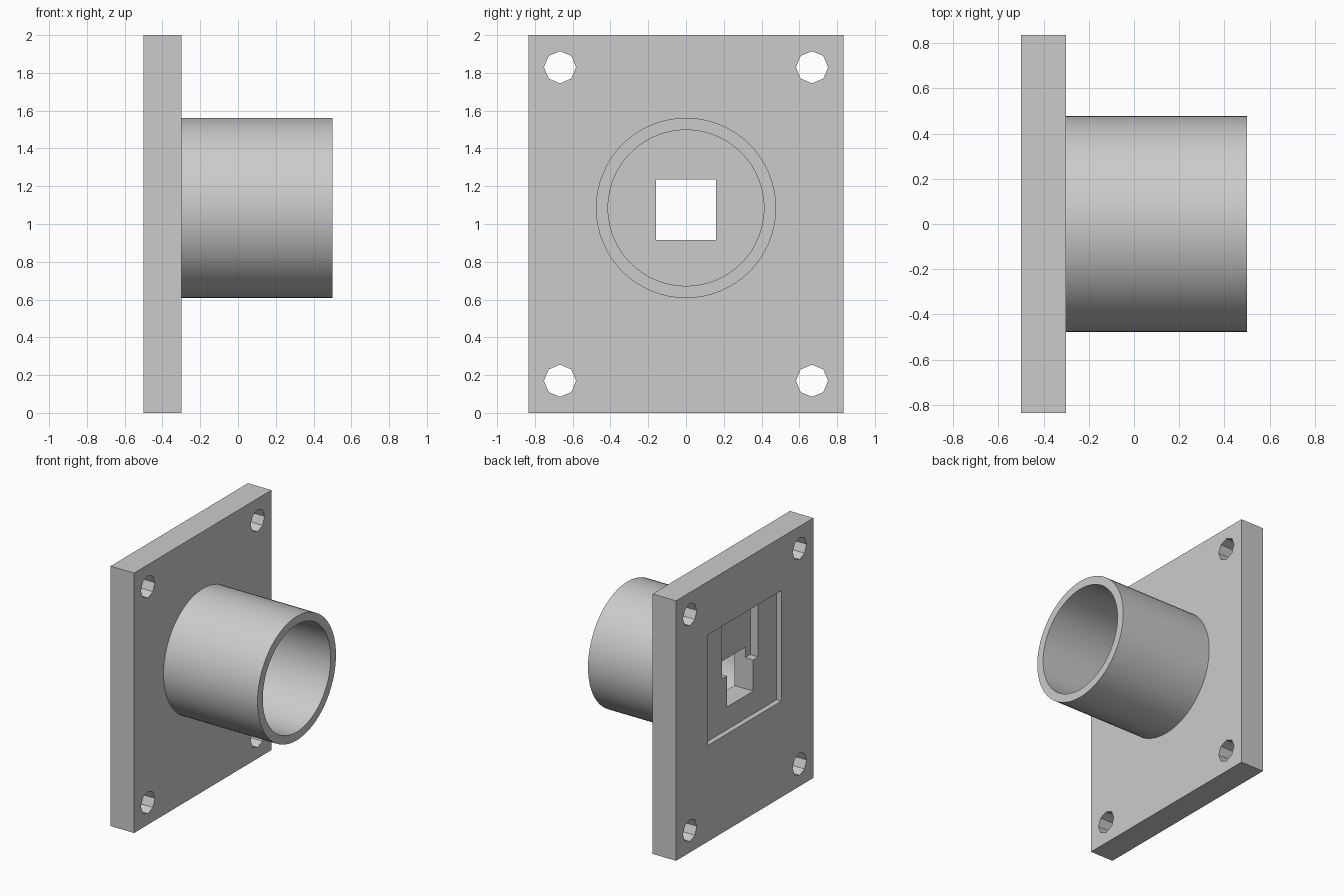
import bpy
import bmesh
import math
from mathutils import Matrix, Vector

default = bpy.data.objects.get("Cube")
if default:
    bpy.data.objects.remove(default, do_unlink=True)

grey = bpy.data.materials.new("plain grey")
grey.use_nodes = True
grey.diffuse_color = (0.6, 0.6, 0.6, 1)
grey.node_tree.nodes["Principled BSDF"].inputs["Base Color"].default_value = (0.6, 0.6, 0.6, 1)

BACK, FACE, END = -0.5, -0.3, 0.5   # plate back, plate front, tube mouth
TUBE_Z = 1.085


def add_object(name, bm):
    bmesh.ops.recalc_face_normals(bm, faces=bm.faces[:])
    mesh = bpy.data.meshes.new(name)
    bm.to_mesh(mesh)
    bm.free()
    mesh.materials.append(grey)
    obj = bpy.data.objects.new(name, mesh)
    bpy.context.collection.objects.link(obj)
    return obj


def box(name, low, high):
    low, high = Vector(low), Vector(high)
    bm = bmesh.new()
    place = Matrix.Translation((low + high) / 2) @ Matrix.Diagonal((high - low).to_4d())
    bmesh.ops.create_cube(bm, size=1, matrix=place)
    return add_object(name, bm)


def bolt_hole(y, z):
    bm = bmesh.new()
    place = Matrix.Translation((-0.4, y, z)) @ Matrix.Rotation(math.pi / 2, 4, 'Y')
    bmesh.ops.create_cone(bm, cap_ends=True, segments=8, radius1=0.085,
                          radius2=0.085, depth=0.4, matrix=place)
    return add_object("bolt_hole_cutter", bm)


def select_only(obj):
    bpy.ops.object.select_all(action='DESELECT')
    obj.select_set(True)
    bpy.context.view_layer.objects.active = obj


def cut(target, cutter):
    mod = target.modifiers.new("cut", 'BOOLEAN')
    mod.operation = 'DIFFERENCE'
    mod.solver = 'EXACT'
    mod.object = cutter
    select_only(target)
    bpy.ops.object.modifier_apply(modifier=mod.name)
    bpy.data.objects.remove(cutter, do_unlink=True)


# Mounting plate with four octagonal bolt holes
plate = box("mounting_plate", (BACK, -0.835, 0), (FACE, 0.835, 2))
for y in (-0.667, 0.667):
    for z in (0.17, 1.83):
        cut(plate, bolt_hole(y, z))

# Rear recess, deeper slot above the opening, and square through opening
cut(plate, box("recess_cutter", (-0.6, -0.445, 0.74), (-0.46, 0.445, 1.59)))
cut(plate, box("slot_cutter", (-0.6, -0.22, 1.155), (-0.393, 0.22, 1.59)))
cut(plate, box("opening_cutter", (-0.6, -0.16, 0.915), (-0.2, 0.16, 1.235)))

# Round tube lathed about the x axis
bm = bmesh.new()
profile = [(FACE, 0.477), (END, 0.477), (END, 0.413), (FACE, 0.413)]
verts = [bm.verts.new((x, 0, TUBE_Z + r)) for x, r in profile]
edges = [bm.edges.new(pair) for pair in zip(verts, verts[1:])]
bmesh.ops.spin(bm, geom=verts + edges, cent=(0, 0, TUBE_Z), axis=(1, 0, 0),
               angle=math.tau, steps=64)
bmesh.ops.remove_doubles(bm, verts=bm.verts[:], dist=0.0001)
tube = add_object("tube", bm)
select_only(tube)
bpy.ops.object.shade_smooth_by_angle(angle=math.radians(30))
